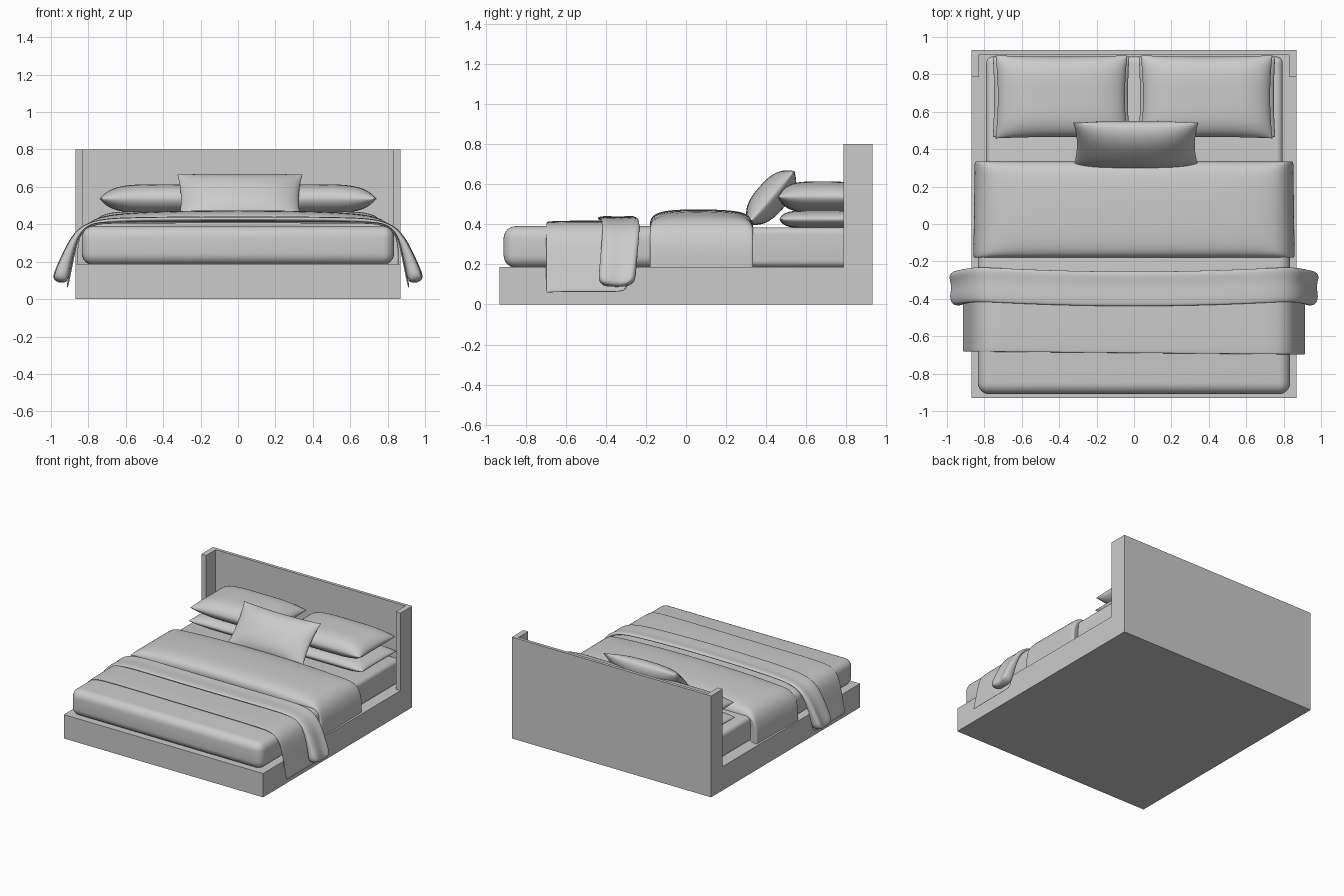
import bpy, bmesh, math
from mathutils import Vector, Matrix

if "Cube" in bpy.data.objects:
    bpy.data.objects.remove(bpy.data.objects["Cube"])

grey = bpy.data.materials.new("light grey")
grey.diffuse_color = (0.6, 0.6, 0.6, 1)
grey.use_nodes = True
grey.node_tree.nodes["Principled BSDF"].inputs["Base Color"].default_value = grey.diffuse_color


def finish(name, bm, smooth=True):
    bmesh.ops.recalc_face_normals(bm, faces=bm.faces)
    me = bpy.data.meshes.new(name)
    bm.to_mesh(me)
    bm.free()
    me.materials.append(grey)
    for p in me.polygons:
        p.use_smooth = smooth
    ob = bpy.data.objects.new(name, me)
    bpy.context.collection.objects.link(ob)
    return ob


def prism(name, pts, z0, z1):
    bm = bmesh.new()
    low = [bm.verts.new((x, y, z0)) for x, y in pts]
    top = [bm.verts.new((x, y, z1)) for x, y in pts]
    bm.faces.new(low[::-1])
    bm.faces.new(top)
    n = len(pts)
    for i in range(n):
        j = (i + 1) % n
        bm.faces.new((low[i], low[j], top[j], top[i]))
    return finish(name, bm, False)


def soft_box(name, lo, hi, radius):
    bm = bmesh.new()
    bmesh.ops.create_cube(bm, size=1)
    for v in bm.verts:
        v.co = Vector([(a + b) / 2 + c * (b - a) for a, b, c in zip(lo, hi, v.co)])
    bmesh.ops.bevel(bm, geom=bm.edges[:], offset=radius, segments=6,
                    profile=0.5, affect='EDGES')
    return finish(name, bm)


def loft(name, rings, closed=False, caps=False, thick=0):
    bm = bmesh.new()
    vs = [[bm.verts.new(p) for p in r] for r in rings]
    n = len(vs[0])
    for a, b in zip(vs, vs[1:]):
        for i in range(n if closed else n - 1):
            j = (i + 1) % n
            bm.faces.new((a[i], a[j], b[j], b[i]))
    if caps:
        bm.faces.new(vs[0])
        bm.faces.new(vs[-1])
    ob = finish(name, bm)
    if thick:
        s = ob.modifiers.new("thickness", 'SOLIDIFY')
        s.thickness = thick
        s.offset = 0
    m = ob.modifiers.new("smooth", 'SUBSURF')
    m.levels = m.render_levels = 2
    return ob


def pillow(name, centre, hx, hy, hz, tilt=0, pinch=0.04, power=4):
    n = 26
    bm = bmesh.new()
    mat = Matrix.Translation(centre) @ Matrix.Rotation(math.radians(tilt), 4, 'X')
    t = [math.sin(math.pi / 2 * (2 * i / n - 1)) for i in range(n + 1)]
    for side in (1, -1):
        g = []
        for u in t:
            row = []
            for v in t:
                h = max(0, (1 - abs(u) ** power) * (1 - abs(v) ** power)) ** 0.6
                row.append(bm.verts.new(mat @ Vector((
                    hx * u * (1 - pinch * (1 - v * v)),
                    hy * v * (1 - pinch * (1 - u * u)), side * hz * h))))
            g.append(row)
        for i in range(n):
            for j in range(n):
                bm.faces.new((g[i][j], g[i + 1][j], g[i + 1][j + 1], g[i][j + 1]))
    bmesh.ops.remove_doubles(bm, verts=bm.verts, dist=0.00001)
    return finish(name, bm)


def both_sides(half):
    return [(-x, z) for x, z in reversed(half[1:])] + half


# bed base and winged headboard
prism("bed_base", [(-.87, -.93), (.87, -.93), (.87, .93), (-.87, .93)], 0, .188)
prism("headboard", [(-.87, .93), (-.87, .785), (-.828, .785), (-.828, .905),
                    (.828, .905), (.828, .785), (.87, .785), (.87, .93)], .188, .80)

# mattress and the bed cover over its foot end
soft_box("mattress", (-.79, -.86, .185), (.795, .895, .385), .035)
soft_box("bed_cover", (-.835, -.91, .183), (.835, .05, .391), .062)

# folded duvet: arched section lofted along y, tucked in at both ends
rings = []
for y, t, s in [(-.165, .37, .78), (-.178, .385, .835), (-.182, .41, .855),
                (-.168, .45, .86), (-.10, .474, .858), (.07, .478, .855),
                (.25, .472, .853), (.315, .45, .853), (.337, .41, .85),
                (.333, .385, .83), (.32, .37, .78)]:
    half = [(0, t), (.45, t - .006), (.68, t - .022), (.775, min(t - .02, .43)),
            (s - .025, min(t - .02, .375)), (s, .29), (s, .215), (s, .187)]
    rings.append([(x, y, z) for x, z in both_sides(half)])
loft("duvet", rings)

# throw blanket: lower layer hanging down both sides
half = [(0, .408), (.5, .408), (.7, .406), (.79, .398), (.85, .345),
        (.872, .26), (.888, .18), (.902, .11), (.915, .055)]
rings = []
for y, lift in [(-.69, 0), (-.68, .003), (-.6, .006), (-.5, .006), (-.4, .006), (-.28, .004)]:
    rings.append([(x, y - .008 * (x / .9), z + lift) for x, z in both_sides(half)])
loft("throw_lower_layer", rings, thick=.008)

# throw blanket: folded strip on top, a flat tube that opens towards its ends
half = [(0, .430), (.3, .429), (.55, .426), (.72, .420), (.82, .392),
        (.875, .325), (.91, .235), (.935, .16), (.955, .085)]
path = both_sides(half)
shape = [(-1, 0), (-.93, .8), (-.5, 1), (0, .75), (.4, .8), (.75, 1.15), (.97, .8),
         (1, 0), (.93, -.8), (.5, -1), (-.5, -1), (-.93, -.8)]
rings = []
for i, (x, z) in enumerate(path):
    a, b = path[max(i - 1, 0)], path[min(i + 1, len(path) - 1)]
    d = Vector((b[0] - a[0], 0, b[1] - a[1])).normalized()
    nrm = Vector((-d.z, 0, d.x))
    drop = max(0, (.4 - z) / .32)
    th = .012 + .034 * drop
    yc = -.348 + .027 * min(1, abs(x) / .85) ** 2 - .028 * drop
    rings.append([Vector((x, yc + .094 * p, z)) + nrm * th * q for p, q in shape])
loft("throw_folded_strip", rings, closed=True, caps=True)

# stacked sleeping pillows on each side
for side, label in ((-1, "left"), (1, "right")):
    pillow(label + "_lower_pillow", (side * .39, .68, .425), .365, .215, .044, 0, .02, 6)
    pillow(label + "_upper_pillow", (side * .388, .68, .536), .352, .222, .078, 0, .035)

# small cushion leaning on the pillows
pillow("cushion", (.01, .425, .533), .335, .178, .08, 49, .06, 2.6)
